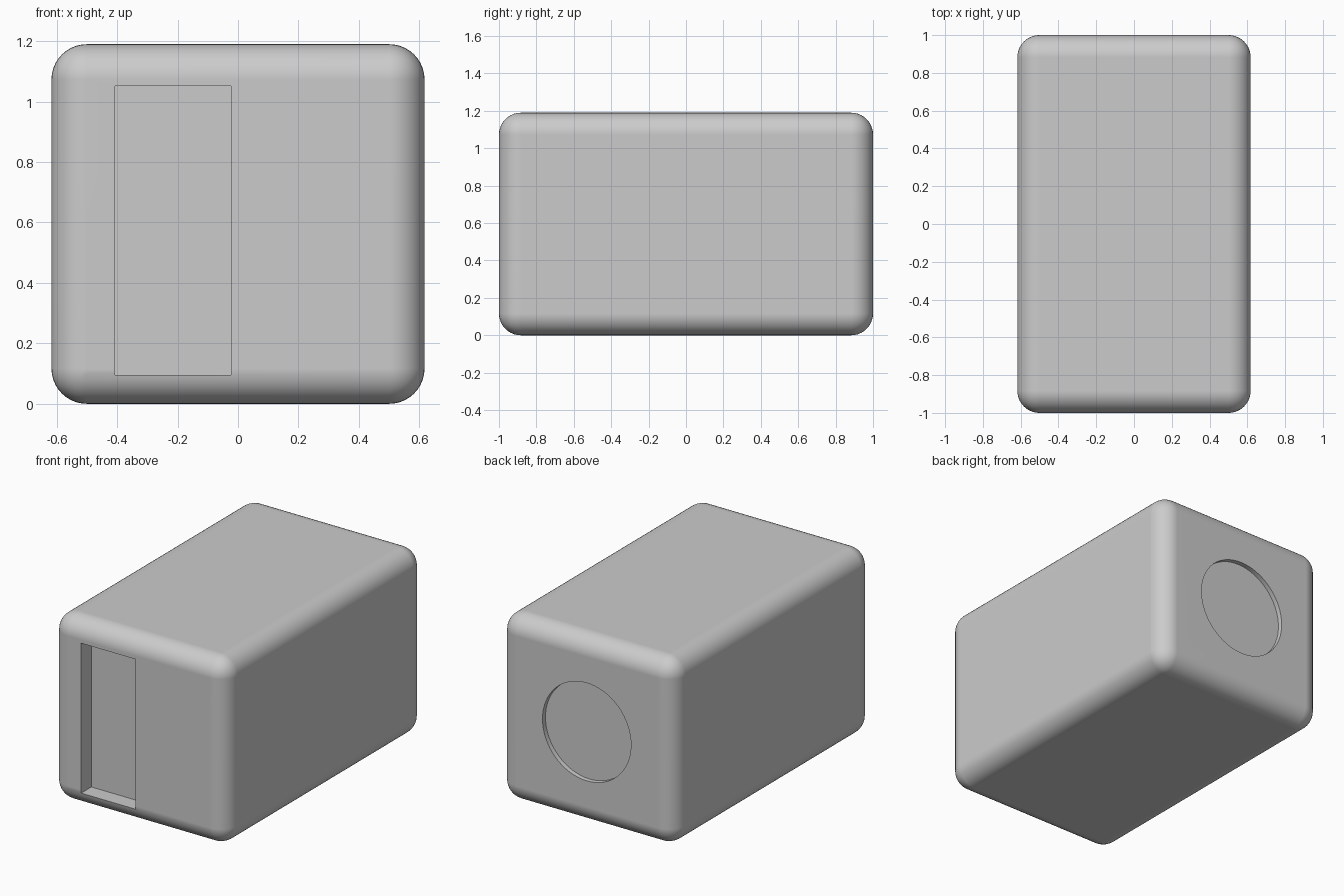
import bpy
from math import radians

if "Cube" in bpy.data.objects:
    bpy.data.objects.remove(bpy.data.objects["Cube"])

W, D, H, R = 1.235, 2.0, 1.19, 0.117


def make_active(ob):
    bpy.ops.object.select_all(action='DESELECT')
    ob.select_set(True)
    bpy.context.view_layer.objects.active = ob


def box(name, size, loc):
    bpy.ops.mesh.primitive_cube_add(size=1, location=loc)
    ob = bpy.context.object
    ob.name = name
    ob.scale = size
    bpy.ops.object.transform_apply(location=False, rotation=False, scale=True)
    return ob


def cut(target, cutter):
    cutter.hide_render = True
    mod = target.modifiers.new("cut", 'BOOLEAN')
    mod.operation = 'DIFFERENCE'
    mod.solver = 'EXACT'
    mod.object = cutter
    make_active(target)
    bpy.ops.object.modifier_apply(modifier=mod.name)
    bpy.data.objects.remove(cutter)


# Rounded housing
body = box("housing", (W, D, H), (0, 0, H / 2))
bev = body.modifiers.new("round", 'BEVEL')
bev.width = R
bev.segments = 10
make_active(body)
bpy.ops.object.modifier_apply(modifier=bev.name)

# Tall slot recessed into the front
slot_depth = 0.105
cut(body, box("slot_cutter", (0.385, 0.4, 0.957),
              (-0.215, -D / 2 + slot_depth - 0.2, 0.5735)))

# Shallow round recess in the back
disc_depth = 0.03
bpy.ops.mesh.primitive_cylinder_add(vertices=64, radius=0.312, depth=0.4,
                                    location=(0, D / 2 - disc_depth + 0.2, H / 2),
                                    rotation=(radians(90), 0, 0))
bpy.context.object.name = "disc_cutter"
cut(body, bpy.context.object)

# Smooth roundings with flat sides and sharp recess edges
make_active(body)
bpy.ops.object.shade_smooth_by_angle(angle=radians(30))
wn = body.modifiers.new("flat_sides", 'WEIGHTED_NORMAL')
wn.keep_sharp = True
